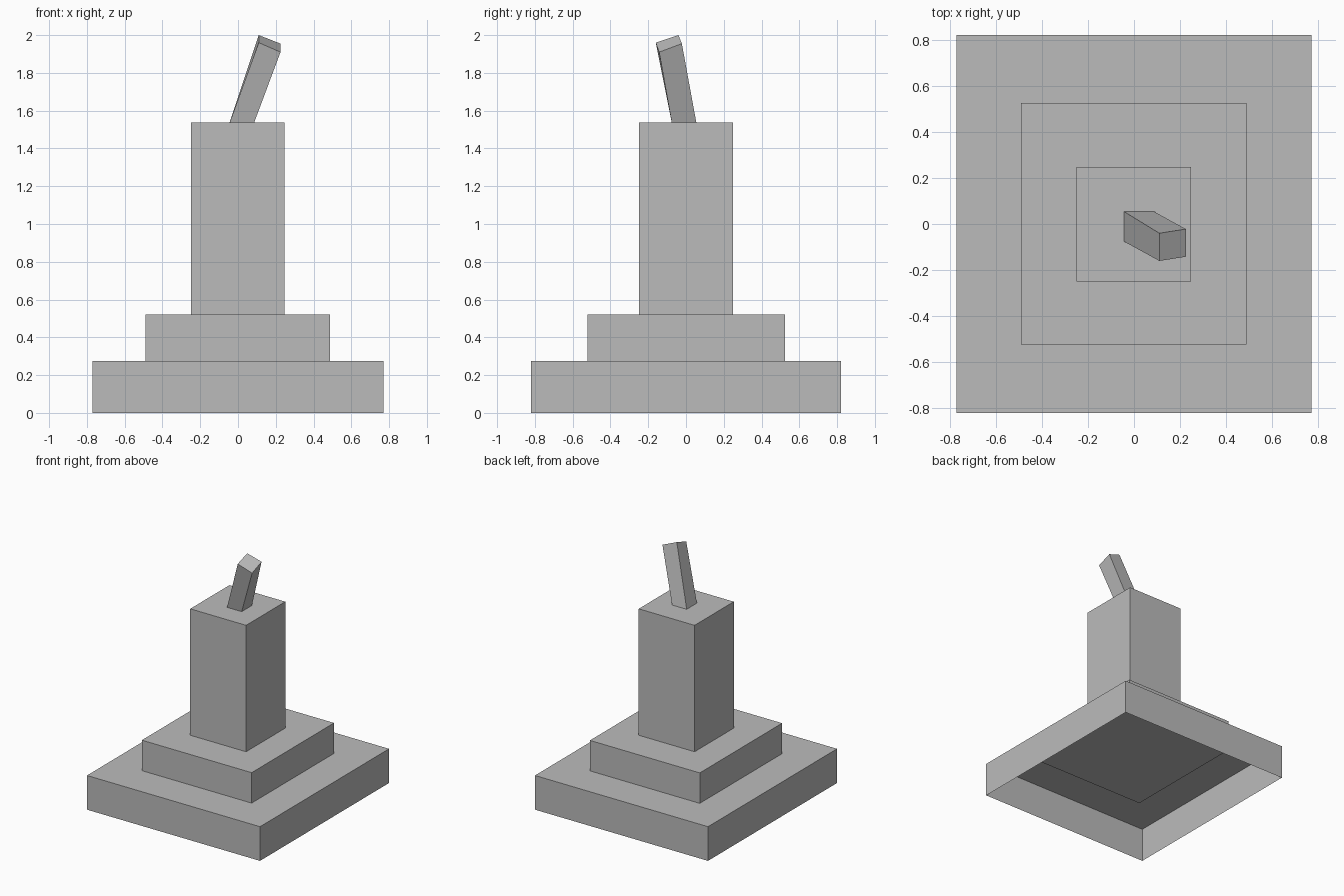
import bpy
import bmesh

if "Cube" in bpy.data.objects:
    bpy.data.objects.remove(bpy.data.objects["Cube"], do_unlink=True)

GREY = (0.5, 0.5, 0.5, 1.0)
stone = bpy.data.materials.new("plain_grey")
stone.use_nodes = True
stone.diffuse_color = GREY
stone.node_tree.nodes["Principled BSDF"].inputs["Base Color"].default_value = GREY


def loft(name, bottom, top, closed_bottom=True):
    """Flat-sided block between two rings of four corners."""
    bm = bmesh.new()
    low = [bm.verts.new(p) for p in bottom]
    high = [bm.verts.new(p) for p in top]
    for i in range(4):
        j = (i + 1) % 4
        bm.faces.new((low[i], low[j], high[j], high[i]))
    bm.faces.new(high)
    if closed_bottom:
        bm.faces.new(low[::-1])
    mesh = bpy.data.meshes.new(name)
    bm.to_mesh(mesh)
    bm.free()
    mesh.materials.append(stone)
    obj = bpy.data.objects.new(name, mesh)
    bpy.context.collection.objects.link(obj)
    return obj


def ring(x0, x1, y0, y1, z):
    return [(x0, y0, z), (x1, y0, z), (x1, y1, z), (x0, y1, z)]


def block(name, xs, ys, zs, closed_bottom=True):
    return loft(name, ring(*xs, *ys, zs[0]), ring(*xs, *ys, zs[1]), closed_bottom)


# Stepped base, the lowest step is hollow underneath
block("lower_step", (-0.77, 0.77), (-0.82, 0.82), (0, 0.275), closed_bottom=False)
block("upper_step", (-0.49, 0.487), (-0.522, 0.525), (0.268, 0.52))

# Square pillar
block("pillar", (-0.25, 0.247), (-0.25, 0.248), (0.515, 1.537))

# Leaning, slightly twisted handle on top
loft("handle",
     ring(-0.045, 0.085, -0.075, 0.055, 1.535),
     [(0.11, -0.16, 1.96), (0.225, -0.142, 1.91),
      (0.225, -0.022, 1.955), (0.11, -0.04, 2.0)])
